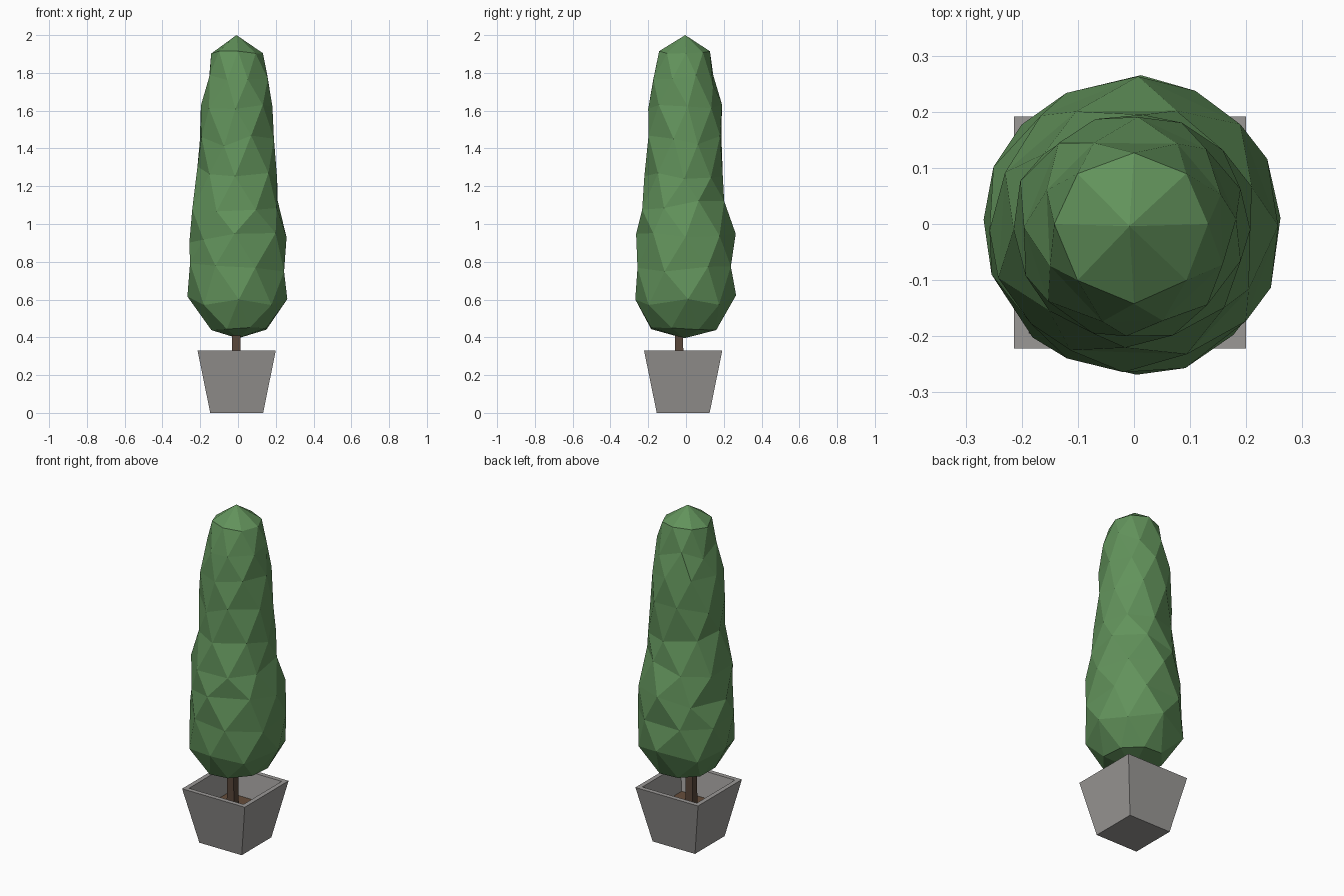
import bpy, bmesh, math, random

if "Cube" in bpy.data.objects:
    bpy.data.objects.remove(bpy.data.objects["Cube"])
random.seed(4)


def material(name, rgb):
    m = bpy.data.materials.new(name)
    m.diffuse_color = (*rgb, 1)
    m.use_nodes = True
    m.node_tree.nodes["Principled BSDF"].inputs["Base Color"].default_value = m.diffuse_color
    return m


def loft(name, rings, mat, cap_start=True, cap_end=True, stagger=False):
    """Skin a list of equal rings; staggered rings are joined by triangles."""
    bm = bmesh.new()
    loops = [[bm.verts.new(p) for p in ring] for ring in rings]
    n = len(rings[0])
    for k, (a, b) in enumerate(zip(loops, loops[1:])):
        for i in range(n):
            j = (i + 1) % n
            if not stagger:
                bm.faces.new((a[i], a[j], b[j], b[i]))
            elif k % 2 == 0:             # lower ring is half a step ahead
                bm.faces.new((a[i], b[j], b[i]))
                bm.faces.new((a[i], a[j], b[j]))
            else:
                bm.faces.new((a[i], a[j], b[i]))
                bm.faces.new((a[j], b[j], b[i]))
    # a cap is True for a flat face or a point for a fan
    for cap, ring in ((cap_start, loops[0]), (cap_end, loops[-1])):
        if cap is True:
            bm.faces.new(ring)
        elif cap:
            tip = bm.verts.new(cap)
            for i in range(n):
                bm.faces.new((ring[i], ring[(i + 1) % n], tip))
    bmesh.ops.recalc_face_normals(bm, faces=bm.faces[:])
    me = bpy.data.meshes.new(name)
    bm.to_mesh(me)
    bm.free()
    me.materials.append(mat)
    ob = bpy.data.objects.new(name, me)
    bpy.context.collection.objects.link(ob)
    return ob


green = material("leaf green", (0.122, 0.29, 0.105))
grey = material("stone grey", (0.325, 0.315, 0.305))
bark = material("bark brown", (0.10, 0.062, 0.042))
earth = material("soil brown", (0.13, 0.075, 0.043))


def square(h, z, cx=-0.007, cy=-0.015):
    return [(cx + sx * h, cy + sy * h, z) for sx, sy in ((-1, -1), (1, -1), (1, 1), (-1, 1))]


# Square tapered pot with open top
loft("pot", [square(0.14, 0), square(0.207, 0.33), square(0.18, 0.33), square(0.15, 0.175)], grey)

# Soil plate
loft("soil", [square(0.15, 0.177), square(0.152, 0.185)], earth)

# Square trunk
loft("trunk", [square(0.024, 0.18, -0.009, -0.037), square(0.02, 0.6, -0.009, -0.037)], bark)

# Foliage: height and reach toward -x, +x, -y, +y
profile = [
    (0.445, .145, .155, .19, .165),
    (0.60, .262, .26, .262, .256),
    (0.77, .258, .248, .26, .243),
    (0.92, .252, .256, .258, .258),
    (1.09, .242, .212, .245, .205),
    (1.27, .212, .208, .218, .192),
    (1.44, .203, .192, .197, .192),
    (1.60, .197, .178, .20, .184),
    (1.76, .157, .16, .176, .15),
    (1.91, .14, .13, .14, .125),
]
SIDES = 8
rings = []
for k, (z, xl, xr, yf, yb) in enumerate(profile):
    ring = []
    end = k in (0, len(profile) - 1)
    shift = 0.5 * ((k + 1) % 2)          # the top ring lies on the axes
    for i in range(SIDES):
        a = math.tau * (i + shift) / SIDES + (0 if end else random.uniform(-.08, .08))
        c, s = math.cos(a), math.sin(a)
        f = (1.05 if shift else 1.015) * (1 if end else random.uniform(.98, 1.025))
        ring.append((c * f * (xr if c > 0 else xl), s * f * (yb if s > 0 else yf),
                     z + random.uniform(-1, 1) * (.008 if end else .035)))
    rings.append(ring)
loft("foliage", rings, green, (0, -0.01, 0.395), (-0.008, -0.004, 2.0), stagger=True)
